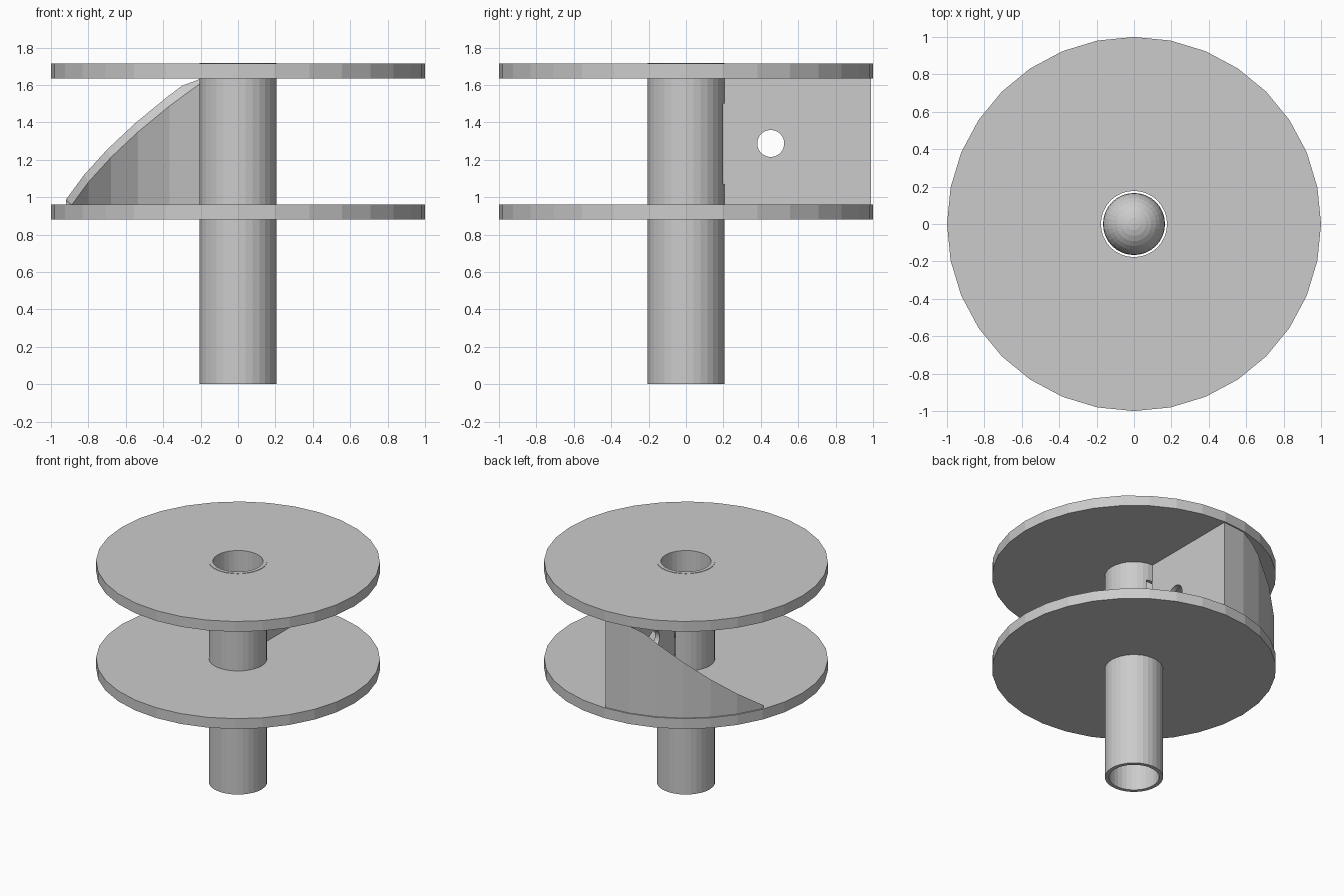
import bpy, bmesh, math

if "Cube" in bpy.data.objects:
    bpy.data.objects.remove(bpy.data.objects["Cube"])

mat = bpy.data.materials.new("light grey")
mat.diffuse_color = (0.6, 0.6, 0.6, 1)
mat.use_nodes = True
mat.node_tree.nodes["Principled BSDF"].inputs["Base Color"].default_value = mat.diffuse_color
N = 32
STEP = 2 * math.pi / N
LOW, HIGH = 0.958, 1.635      # gap between the two discs


def finish(name, bm):
    bmesh.ops.recalc_face_normals(bm, faces=bm.faces)
    me = bpy.data.meshes.new(name)
    bm.to_mesh(me)
    bm.free()
    me.materials.append(mat)
    ob = bpy.data.objects.new(name, me)
    bpy.context.collection.objects.link(ob)
    return ob


def ring(name, r_in, r_out, z0, z1):
    """Faceted ring with a rectangular section."""
    bm = bmesh.new()
    loops = [[bm.verts.new((r * math.cos(i * STEP), r * math.sin(i * STEP), z)) for i in range(N)]
             for r, z in ((r_in, z0), (r_out, z0), (r_out, z1), (r_in, z1))]
    for k in range(4):
        a, b = loops[k], loops[(k + 1) % 4]
        for i in range(N):
            j = (i + 1) % N
            bm.faces.new((a[i], a[j], b[j], b[i]))
    return finish(name, bm)


def box(name, lo, hi):
    bm = bmesh.new()
    bmesh.ops.create_cube(bm, size=1)
    for v in bm.verts:
        v.co = [l + (c + 0.5) * (h - l) for c, l, h in zip(v.co, lo, hi)]
    return finish(name, bm)


def cut(target, cutter):
    m = target.modifiers.new("cut", 'BOOLEAN')
    m.operation, m.object, m.solver = 'DIFFERENCE', cutter, 'EXACT'
    bpy.context.view_layer.objects.active = target
    bpy.ops.object.modifier_apply(modifier=m.name)
    bpy.data.objects.remove(cutter)


# discs
ring("lower_disc", 0.2, 1.0, 0.88, 0.96)
ring("upper_disc", 0.2, 1.0, HIGH, 1.715)

# hollow post with a slot facing the divider
post = ring("post", 0.177, 0.205, 0, 1.718)
cut(post, box("slot_cutter", (-0.05, 0.1, 1.07), (0.05, 0.3, 1.5)))

# divider plate with a round hole
plate = box("divider_plate", (-0.04, 0.198, LOW), (0, 0.985, HIGH))
bm = bmesh.new()
bmesh.ops.create_cone(bm, cap_ends=True, segments=32, radius1=0.072, radius2=0.072, depth=0.4)
hole = finish("hole_cutter", bm)
hole.rotation_euler = (0, math.pi / 2, 0)
hole.location = (0, 0.453, 1.287)
bpy.context.view_layer.update()
cut(plate, hole)

# curved wall with a slanted top, angle measured from +y towards -x
bm = bmesh.new()
cols = []
for deg in (0, 10, 11.25, 17.5, 22.5, 33.75, 45, 56.25, 67.5, 68.6):
    t = math.radians(deg)
    off = t % STEP - STEP / 2
    chord = math.cos(STEP / 2) / math.cos(off)      # keep points on the flat sides
    col = []
    for r, base in ((0.96, 1.35), (0.99, 1.395)):
        z = base - 0.70 * r / 0.96 * math.sin(t - math.radians(33.75))
        z = max(LOW + 0.001, min(HIGH, z))
        x, y = -r * chord * math.sin(t), r * chord * math.cos(t)
        col += [bm.verts.new((x, y, LOW)), bm.verts.new((x, y, z))]
    cols.append((col[0], col[1], col[3], col[2]))
for a, b in zip(cols, cols[1:]):
    for k in range(4):
        j = (k + 1) % 4
        bm.faces.new((a[k], a[j], b[j], b[k]))
bm.faces.new(cols[0])
bm.faces.new(cols[-1])
finish("curved_wall", bm)

# ball inside the post
bm = bmesh.new()
bmesh.ops.create_uvsphere(bm, u_segments=32, v_segments=16, radius=0.166)
finish("ball", bm).location = (0, 0, 1.285)
